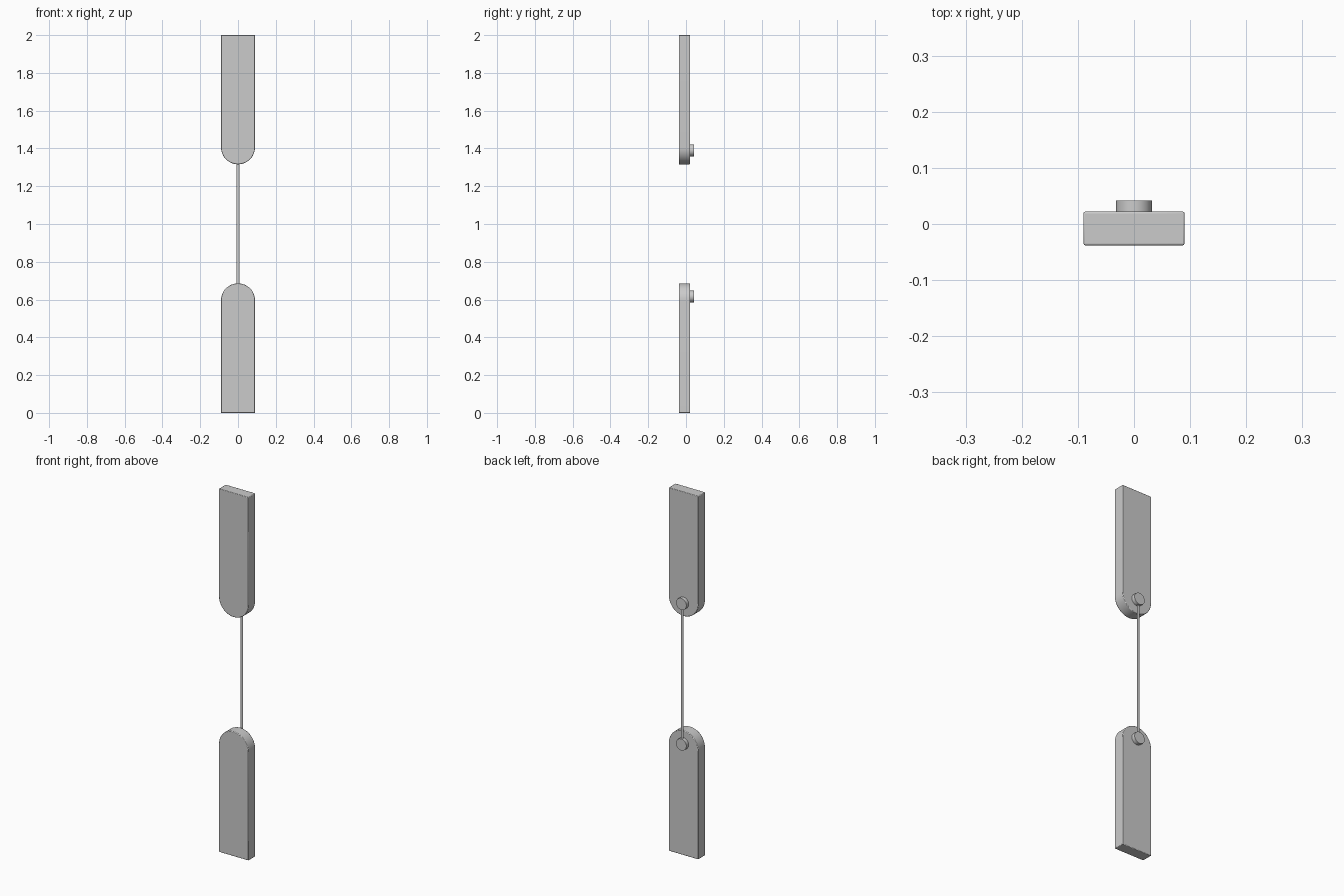
import bpy, bmesh, math
from mathutils import Matrix, Vector

if "Cube" in bpy.data.objects:
    bpy.data.objects.remove(bpy.data.objects["Cube"], do_unlink=True)

grey = bpy.data.materials.new("plain_grey")
grey.use_nodes = True
colour = (0.6, 0.6, 0.6, 1)
grey.diffuse_color = colour
grey.node_tree.nodes["Principled BSDF"].inputs["Base Color"].default_value = colour

HALF = 0.09          # half width of a plate, also its end radius
FRONT, BACK = -0.038, 0.022
PEG_BACK = 0.042


def finish(name, bm, smooth=True):
    mesh = bpy.data.meshes.new(name)
    bm.to_mesh(mesh)
    bm.free()
    obj = bpy.data.objects.new(name, mesh)
    bpy.context.collection.objects.link(obj)
    mesh.materials.append(grey)
    if smooth:
        bpy.ops.object.select_all(action="DESELECT")
        obj.select_set(True)
        bpy.context.view_layer.objects.active = obj
        bpy.ops.object.shade_smooth_by_angle(angle=math.radians(35))
    return obj


def plate(name, flat_z, tip_z):
    """Flat strap with one square end and one round end."""
    way = 1 if tip_z > flat_z else -1
    centre = tip_z - way * HALF
    outline = [(HALF, flat_z)]
    for i in range(25):
        a = math.pi * i / 24
        outline.append((HALF * math.cos(a), centre + way * HALF * math.sin(a)))
    outline.append((-HALF, flat_z))
    bm = bmesh.new()
    face = bm.faces.new([bm.verts.new((x, FRONT, z)) for x, z in outline])
    grown = bmesh.ops.extrude_face_region(bm, geom=[face])["geom"]
    moved = [v for v in grown if isinstance(v, bmesh.types.BMVert)]
    bmesh.ops.translate(bm, verts=moved, vec=Vector((0, BACK - FRONT, 0)))
    bmesh.ops.recalc_face_normals(bm, faces=bm.faces)
    obj = finish(name, bm)
    bevel = obj.modifiers.new("soft_edges", "BEVEL")
    bevel.width = 0.003
    bevel.segments = 2
    bevel.limit_method = "ANGLE"


def peg(name, z):
    """Short round pin on the back of a plate."""
    bm = bmesh.new()
    depth = PEG_BACK - BACK + 0.004
    place = Matrix.Translation((0, PEG_BACK - depth / 2, z)) @ Matrix.Rotation(math.pi / 2, 4, "X")
    bmesh.ops.create_cone(bm, cap_ends=True, segments=16, radius1=0.032,
                          radius2=0.032, depth=depth, matrix=place)
    finish(name, bm)


# Plates and their pins
plate("lower_plate", 0, 0.686)
plate("upper_plate", 2, 1.316)
peg("lower_peg", 0.616)
peg("upper_peg", 1.39)

# Paper-thin strip joining the two pins
bm = bmesh.new()
corners = [(-0.008, 0.616), (0.008, 0.616), (0.008, 1.39), (-0.008, 1.39)]
bm.faces.new([bm.verts.new((x, 0.032, z)) for x, z in corners])
finish("connecting_strip", bm, smooth=False)
